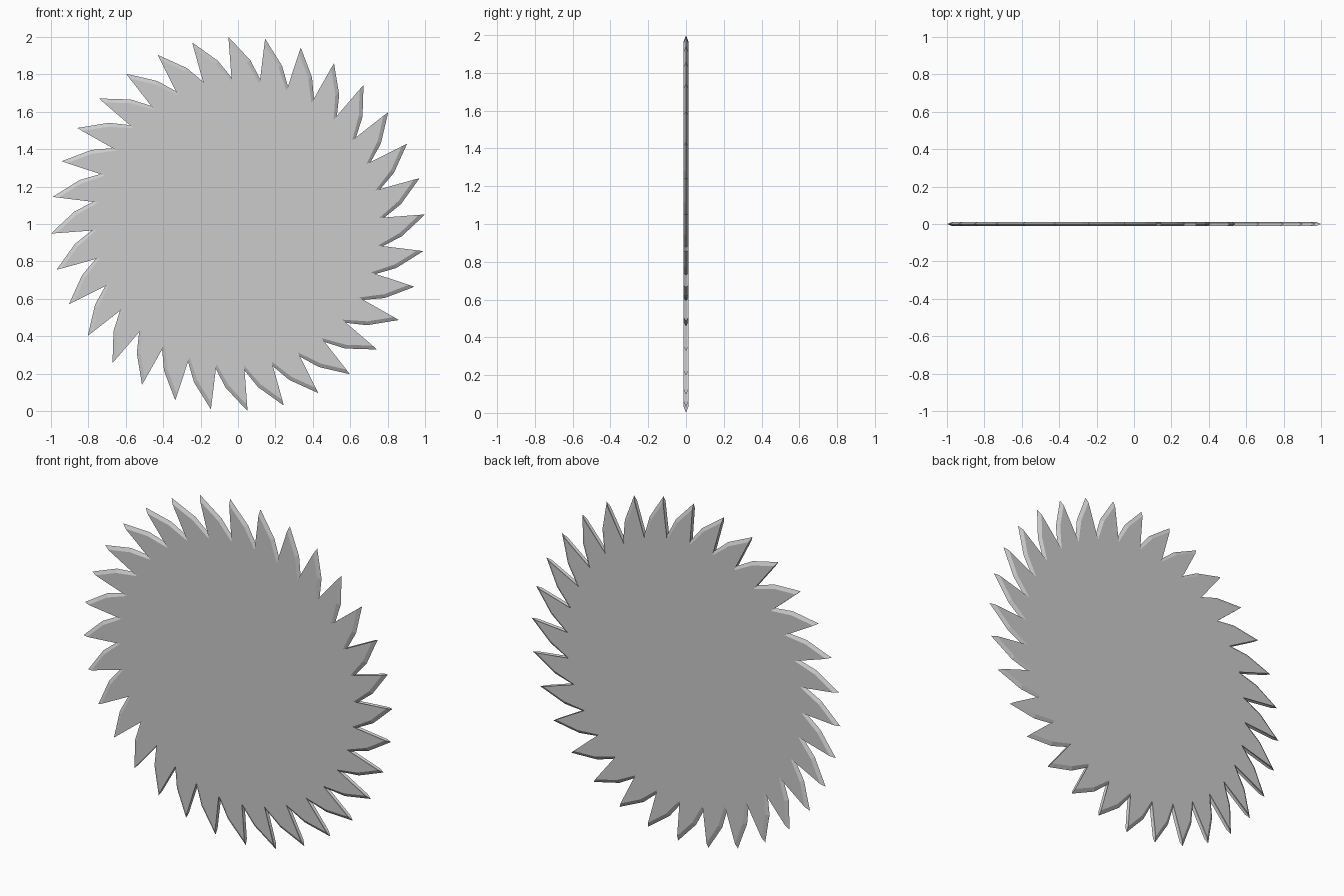
import bpy, bmesh
from math import radians, sin, cos

if "Cube" in bpy.data.objects:
    bpy.data.objects.remove(bpy.data.objects["Cube"])

TEETH = 32
STEP = 360 / TEETH
HALF = 0.012          # half thickness of the plate
FIRST_TIP = 2.9       # angle of the first tooth tip, degrees

# Tooth profile as (radius, angle behind the tip): tip, shoulder, valley
EDGE = [(1.001, 0.0), (0.878, 7.2), (0.775, STEP + 0.8)]    # knife edge, y = 0
FACE = [(0.970, 0.0), (0.866, 6.1), (0.757, STEP + 0.4)]    # flat side of plate

bm = bmesh.new()


def ring(profile, y):
    """Repeat the tooth profile around the disc, going clockwise."""
    verts = []
    for i in range(TEETH):
        for r, back in profile:
            a = radians(FIRST_TIP - i * STEP - back)
            verts.append(bm.verts.new((r * cos(a), y, 1 + r * sin(a))))
    return verts


edge = ring(EDGE, 0)
n = len(edge)
for y in (-HALF, HALF):
    face = ring(FACE, y)
    # Ground bevels running from the flat side to the cutting edge
    for i in range(n):
        j = (i + 1) % n
        bm.faces.new((face[i], face[j], edge[j], edge[i]))
    # Flat teeth and round plate body
    for i in range(0, n, 3):
        bm.faces.new((face[i - 1], face[i], face[i + 1], face[i + 2]))
    bm.faces.new(face[2::3])

bmesh.ops.recalc_face_normals(bm, faces=bm.faces)
mesh = bpy.data.meshes.new("saw_blade")
bm.to_mesh(mesh)
bm.free()
blade = bpy.data.objects.new("saw_blade", mesh)
bpy.context.collection.objects.link(blade)
